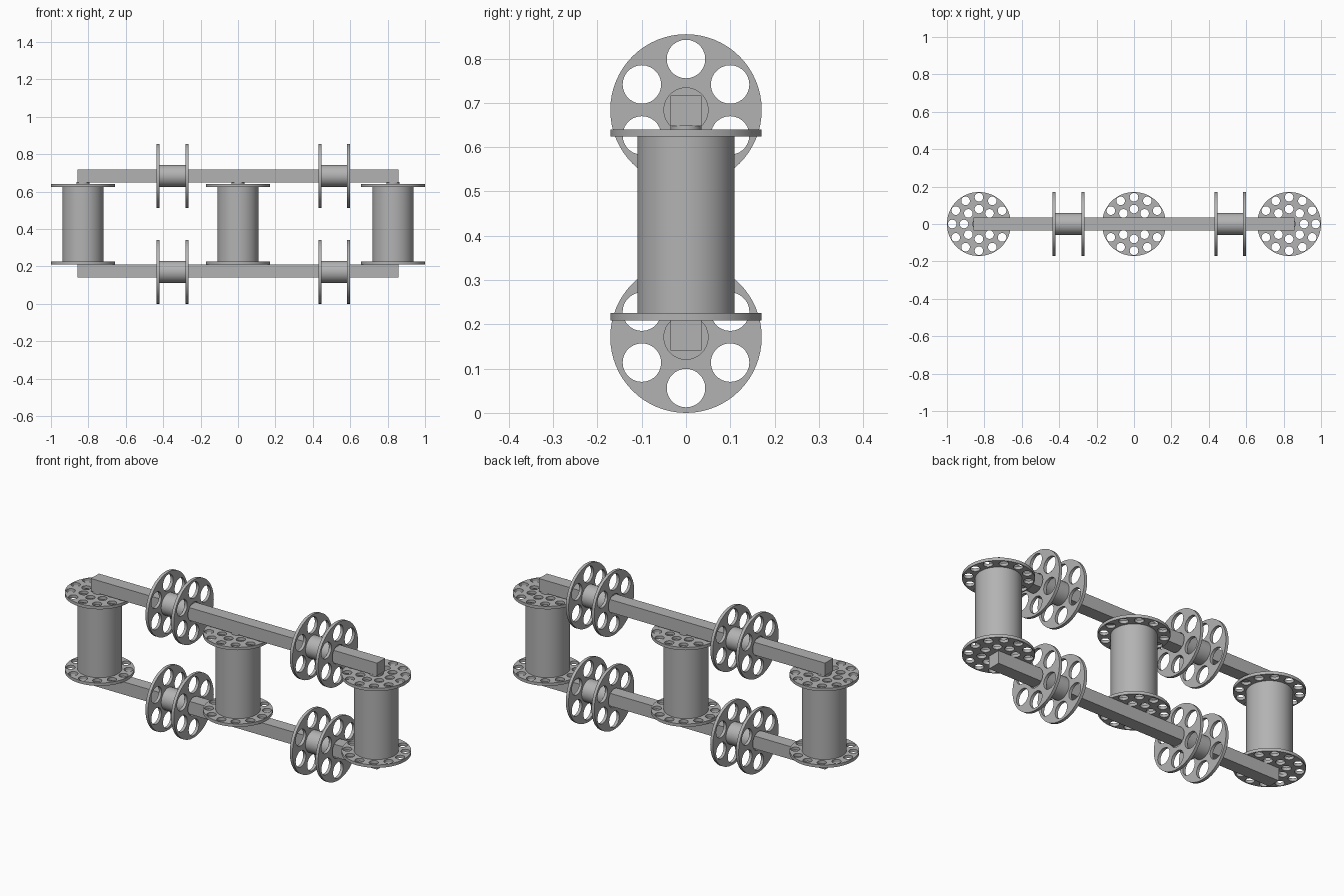
import bpy
from math import sin, cos, pi, radians
from mathutils import Matrix

cube = bpy.data.objects.get("Cube")
if cube:
    bpy.data.objects.remove(cube)

grey = bpy.data.materials.new("plain grey")
grey.use_nodes = True
grey.diffuse_color = (0.45, 0.45, 0.45, 1)
grey.node_tree.nodes["Principled BSDF"].inputs["Base Color"].default_value = grey.diffuse_color

RIM = 0.171          # flange radius
PLATE = 0.016        # flange thickness
LOW, HIGH = 0.175, 0.6825   # beam heights
UPRIGHT = Matrix.Identity(4)
SIDEWAYS = Matrix.Rotation(pi / 2, 4, 'Y')


def ring(radius, count, hole):
    """Circles of radius 'hole' spaced evenly about the axis, first one on -x."""
    return [(-radius * cos(2 * pi * i / count), radius * sin(2 * pi * i / count), hole)
            for i in range(count)]


def disc(name, outer, holes, depth, location, turn):
    """Extrude a filled circle, less its holes, along its own axis."""
    curve = bpy.data.curves.new(name, 'CURVE')
    curve.dimensions = '2D'
    curve.fill_mode = 'BOTH'
    curve.extrude = depth / 2
    for x, y, r in [(0, 0, outer)] + holes:
        steps = 64 if r > 0.1 else 28
        spline = curve.splines.new('POLY')
        spline.points.add(steps - 1)
        spline.use_cyclic_u = True
        for i, point in enumerate(spline.points):
            a = 2 * pi * i / steps
            point.co = (x + r * cos(a), y + r * sin(a), 0, 1)
    source = bpy.data.objects.new(name + " outline", curve)
    bpy.context.collection.objects.link(source)
    bpy.context.view_layer.update()
    graph = bpy.context.evaluated_depsgraph_get()
    mesh = bpy.data.meshes.new_from_object(source.evaluated_get(graph))
    bpy.data.objects.remove(source)
    mesh.materials.clear()
    mesh.materials.append(grey)
    part = bpy.data.objects.new(name, mesh)
    part.matrix_world = Matrix.Translation(location) @ turn
    bpy.context.collection.objects.link(part)
    bpy.ops.object.select_all(action='DESELECT')
    part.select_set(True)
    bpy.context.view_layer.objects.active = part
    bpy.ops.object.shade_smooth_by_angle(angle=radians(35))
    return part


# Square beams
for name, z in (("lower_beam", LOW), ("upper_beam", HIGH)):
    bpy.ops.mesh.primitive_cube_add(size=1, location=(0, 0, z))
    beam = bpy.context.object
    beam.name = name
    beam.scale = (1.715, 0.069, 0.069)
    beam.data.materials.append(grey)

# Upright hollow spools standing on the lower beam, each with a central axle
small_holes = ring(0.143, 12, 0.023) + ring(0.08, 8, 0.023)
for side, x in (("right", -0.829), ("middle", 0), ("left", 0.829)):
    disc(side + "_spool_barrel", 0.11, [(0, 0, 0.104)], 0.4, (x, 0, 0.4245), UPRIGHT)
    disc(side + "_spool_axle", 0.035, [], 0.44, (x, 0, 0.43), UPRIGHT)
    for end, z in (("bottom", 0.217), ("top", 0.632)):
        disc(f"{side}_spool_{end}_flange", RIM, small_holes, PLATE, (x, 0, z), UPRIGHT)

# Sideways reels threaded on both beams
big_holes = ring(0.115, 6, 0.0435) + [(0, 0, 0.05)]
for level, z in (("lower", RIM), ("upper", 0.684)):
    for side, x in (("right", -0.35), ("left", 0.515)):
        name = f"{level}_{side}_reel"
        disc(name + "_hub", 0.059, [], 0.142, (x, 0, z), SIDEWAYS)
        for end, offset in (("right", -0.077), ("left", 0.077)):
            disc(f"{name}_{end}_flange", RIM, big_holes, PLATE,
                 (x + offset, 0, z), SIDEWAYS)
